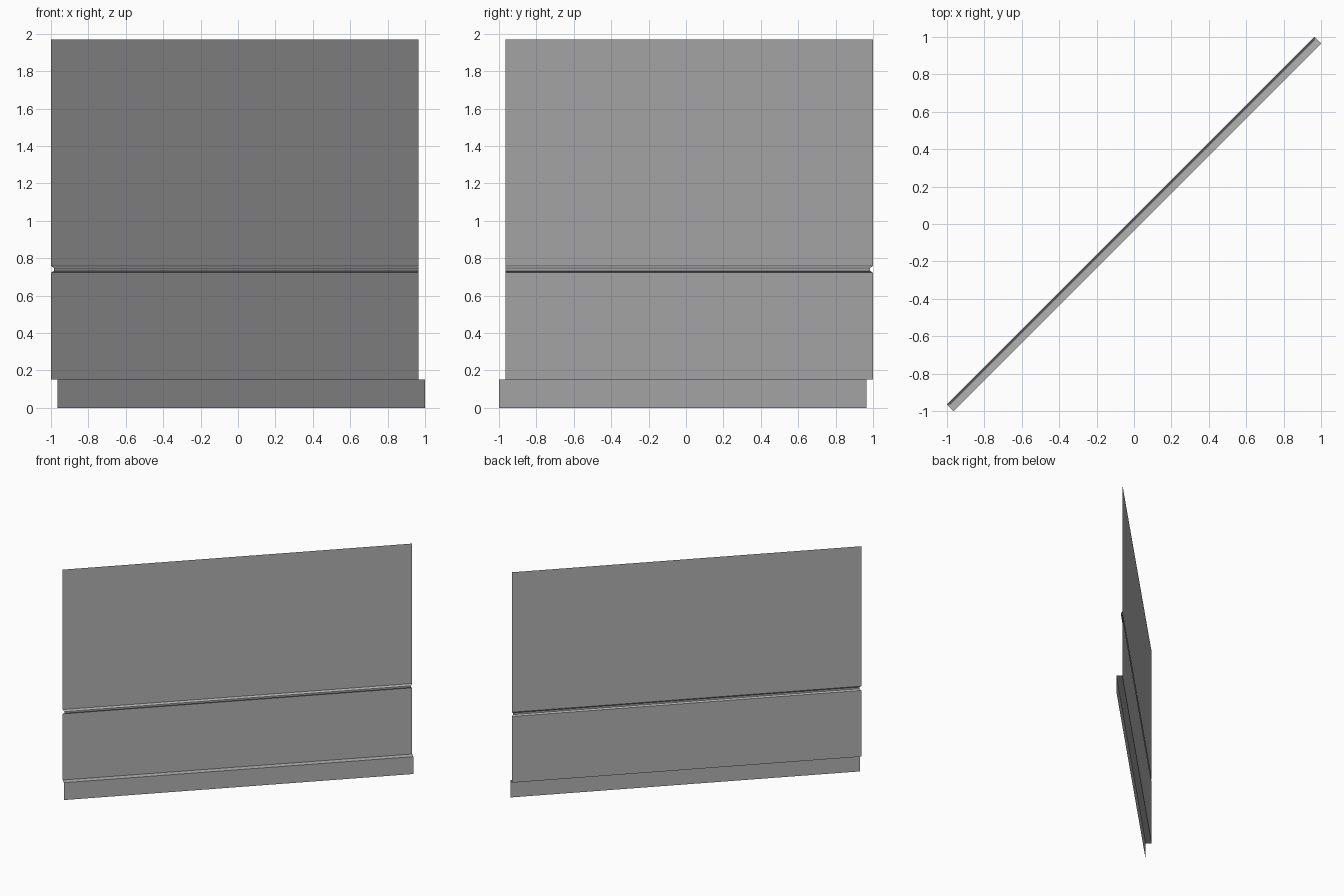
import bpy
import bmesh

cube = bpy.data.objects.get("Cube")
if cube:
    bpy.data.objects.remove(cube, do_unlink=True)

grey = bpy.data.materials.new("plain_grey")
grey.use_nodes = True
colour = (0.45, 0.45, 0.45, 1)
grey.diffuse_color = colour
grey.node_tree.nodes["Principled BSDF"].inputs["Base Color"].default_value = colour

DEPTH = 0.035      # how far the skirting steps forward, along x and -y
START, END = (-1, -1 + DEPTH), (1 - DEPTH, 1)   # ends of the diagonal wall line


def strip(name, profile, mitre=0):
    """Sweep an open (forward, height) profile along the wall diagonal.
    mitre shortens each end in proportion to the forward offset."""
    bm = bmesh.new()
    rows = []
    for out, z in profile:
        m = out * mitre
        rows.append((bm.verts.new((START[0] + out + m, START[1] - out + m, z)),
                     bm.verts.new((END[0] + out - m, END[1] - out - m, z))))
    for low, high in zip(rows, rows[1:]):
        bm.faces.new((low[0], low[1], high[1], high[0]))
    mesh = bpy.data.meshes.new(name)
    bm.to_mesh(mesh)
    bm.free()
    mesh.materials.append(grey)
    obj = bpy.data.objects.new(name, mesh)
    bpy.context.collection.objects.link(obj)
    return obj


# Skirting board: a front sheet with a flat ledge back to the wall
strip("skirting_board", [(DEPTH, 0), (DEPTH, 0.15), (0, 0.15)])

# Wall sheets below and above the rail
strip("lower_wall", [(0, 0.15), (0, 0.722)])
strip("upper_wall", [(0, 0.759), (0, 1.968)])

# Slim raised rail, bevelled above and below, with mitred ends
RAIL = 0.0085
strip("wall_rail", [(0, 0.722), (RAIL, 0.732), (RAIL, 0.746), (0, 0.759)], mitre=1)
